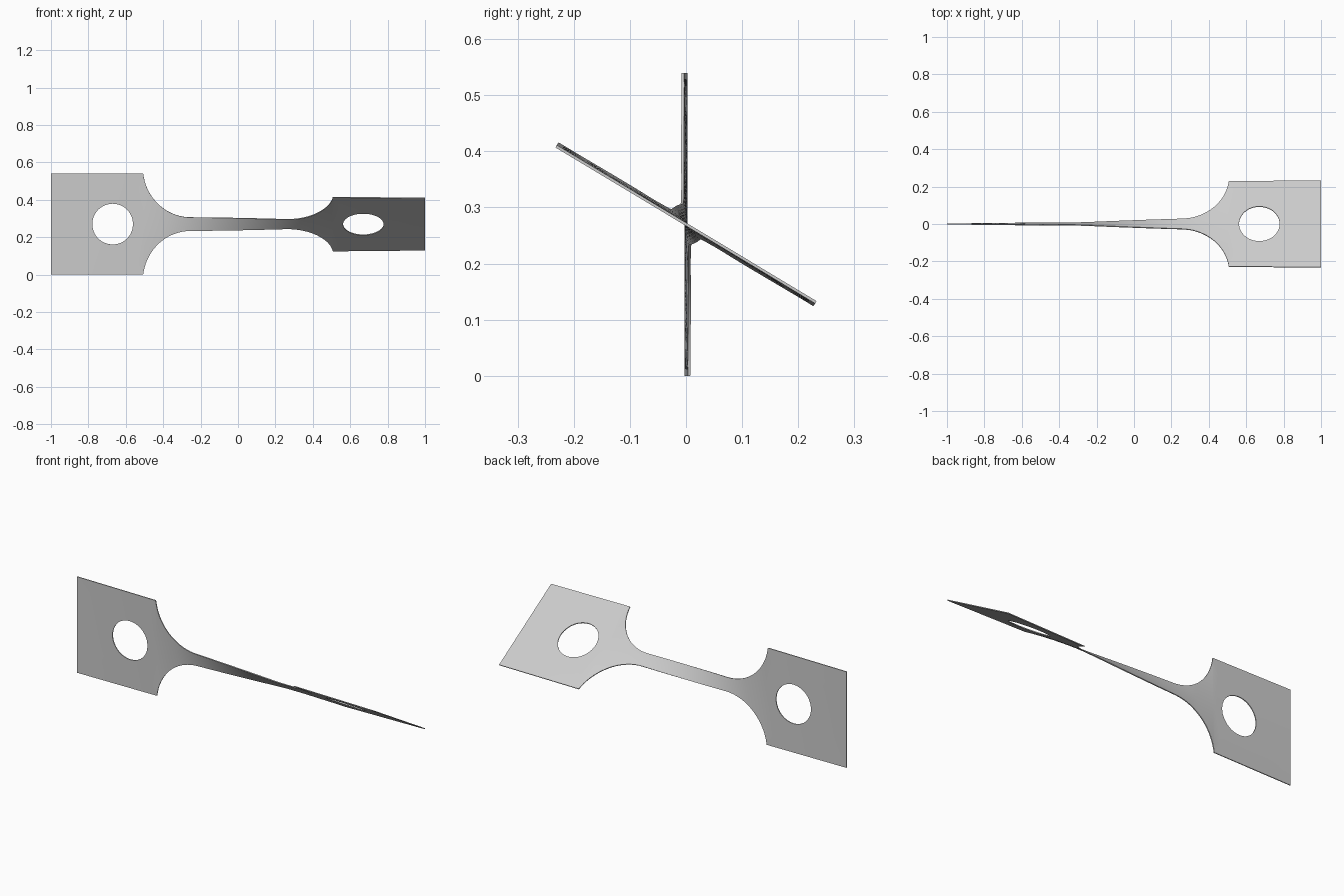
import bpy, bmesh
from math import sin, cos, pi, radians, hypot
from mathutils import Vector

cube = bpy.data.objects.get("Cube")
if cube:
    bpy.data.objects.remove(cube, do_unlink=True)

HALF = 0.27          # half width of the grip tabs
NECK = 0.037         # half width of the narrow bar
TAB_X = 0.507        # inner edge of each tab
HOLE_X, HOLE_R = 0.67, 0.109
FILLET_X = 0.255     # where the straight bar meets the fillet
FILLET_R = 0.253
THICK = 0.005
COLS = 12            # segments across the width
TWIST = [(0, 0), (0.27, 18.5), (0.38, 25), (0.507, 28.3), (1, 29.5)]


def twist_angle(x):
    """Twist grows quickly along the bar and hardly at all in the tabs."""
    for (x0, a0), (x1, a1) in zip(TWIST, TWIST[1:]):
        if abs(x) <= x1 + 1e-6:
            a = a0 + (a1 - a0) * (abs(x) - x0) / (x1 - x0)
            break
    return radians(29.5 + (a if x > 0 else -a))


def skin(bm, rows):
    """Join neighbouring rows of points with quads."""
    grid = [[bm.verts.new(p) for p in row] for row in rows]
    for a, b in zip(grid, grid[1:]):
        for i in range(len(a) - 1):
            bm.faces.new((a[i], a[i + 1], b[i + 1], b[i]))


def tab(bm, side):
    # Rectangular tab as rings between its border and the round hole
    corners = [(TAB_X, -HALF), (1, -HALF), (1, HALF), (TAB_X, HALF)]
    border = []
    for k in range(4):
        a, b = Vector(corners[k]), Vector(corners[(k + 1) % 4])
        border += [a.lerp(b, i / COLS) for i in range(COLS)]
    border.append(border[0])
    centre = Vector((HOLE_X, 0))
    rows = []
    for t in (0, 0.33, 0.67, 1):
        ring = [p.lerp(centre + (p - centre).normalized() * HOLE_R, t) for p in border]
        rows.append([(side * p.x, 0, p.y) for p in ring])
    skin(bm, rows)


def half_bar(bm, side):
    # Straight bar, then a concave fillet flaring out to the tab
    stations = [(FILLET_X * i / 14, NECK) for i in range(15)]
    end = 0.92 * pi / 2
    for i in range(1, 19):
        a = end * i / 18
        stations.append((FILLET_X + FILLET_R * sin(a), NECK + FILLET_R * (1 - cos(a))))
    # Fit the last station exactly to the tab edge
    sx = (TAB_X - FILLET_X) / (stations[-1][0] - FILLET_X)
    sz = (HALF - NECK) / (stations[-1][1] - NECK)
    rows = []
    for x, w in stations:
        if x > FILLET_X:
            x, w = FILLET_X + (x - FILLET_X) * sx, NECK + (w - NECK) * sz
        rows.append([(side * x, 0, w * (2 * j / COLS - 1)) for j in range(COLS + 1)])
    skin(bm, rows)


# Flat plate, both halves
bm = bmesh.new()
for side in (-1, 1):
    tab(bm, side)
    half_bar(bm, side)
bmesh.ops.remove_doubles(bm, verts=bm.verts, dist=0.0005)
bmesh.ops.recalc_face_normals(bm, faces=bm.faces)

# Twist about the long axis and lift onto the ground
for v in bm.verts:
    a, z = twist_angle(v.co.x), v.co.z
    v.co.y = -z * sin(a)
    v.co.z = z * cos(a) + HALF
mesh = bpy.data.meshes.new("twisted_test_strip")
bm.to_mesh(mesh)
bm.free()
strip = bpy.data.objects.new("twisted_test_strip", mesh)
bpy.context.collection.objects.link(strip)

# Plain grey metal
grey = bpy.data.materials.new("plain_grey")
grey.use_nodes = True
colour = (0.6, 0.6, 0.6, 1)
grey.diffuse_color = colour
grey.node_tree.nodes["Principled BSDF"].inputs["Base Color"].default_value = colour
mesh.materials.append(grey)

# Sheet thickness and smooth shading with crisp rims
solid = strip.modifiers.new("sheet_thickness", "SOLIDIFY")
solid.thickness = THICK
solid.offset = 0
bpy.context.view_layer.objects.active = strip
strip.select_set(True)
bpy.ops.object.modifier_apply(modifier=solid.name)
bpy.ops.object.shade_smooth_by_angle(angle=radians(35))
